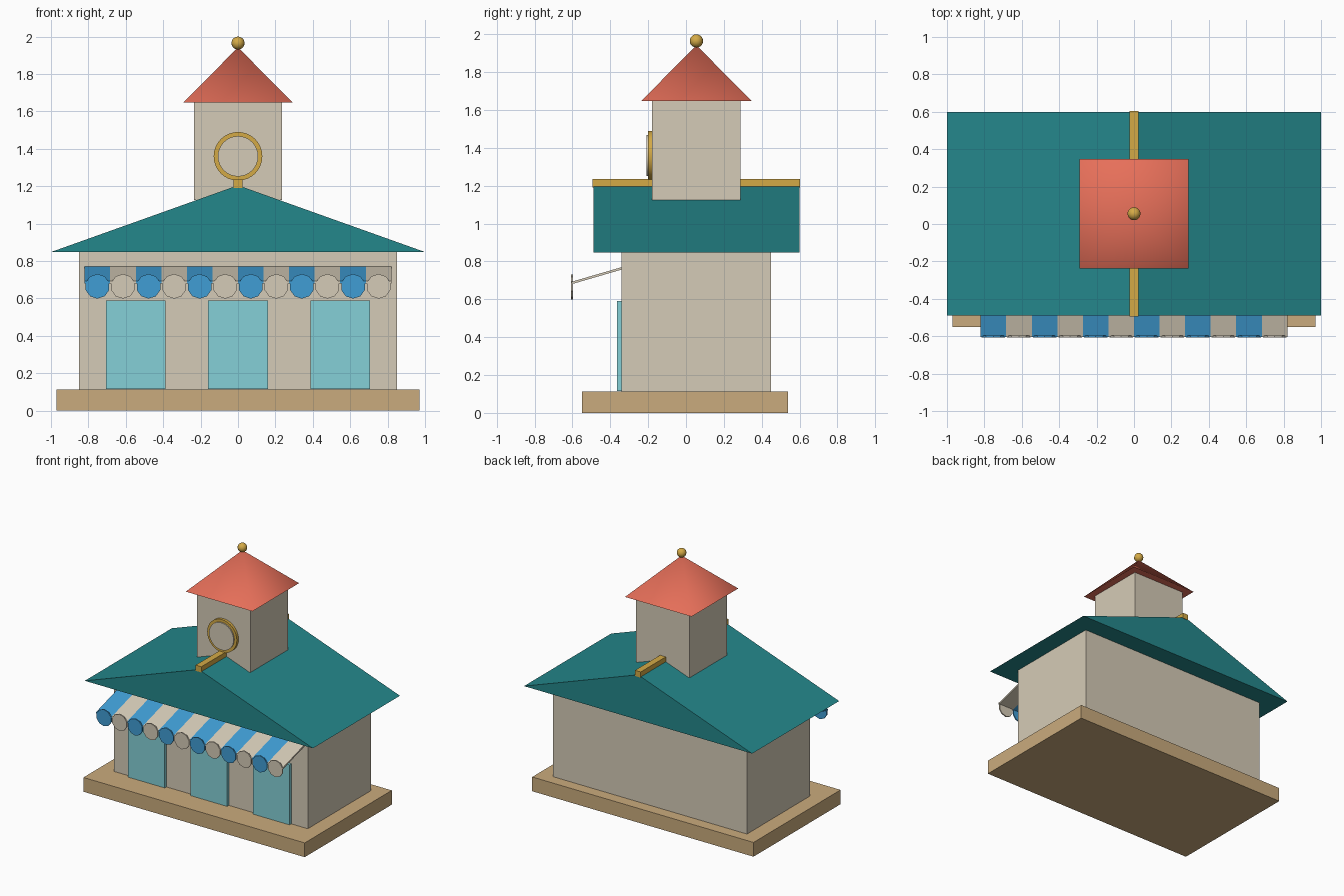
import bpy, bmesh, math
from mathutils import Matrix

cube = bpy.data.objects.get("Cube")
if cube:
    bpy.data.objects.remove(cube, do_unlink=True)


def material(name, srgb):
    color = [(c / 255 / 12.92 if c < 11 else ((c / 255 + 0.055) / 1.055) ** 2.4) for c in srgb] + [1]
    mat = bpy.data.materials.new(name)
    mat.use_nodes = True
    mat.diffuse_color = color
    mat.node_tree.nodes["Principled BSDF"].inputs["Base Color"].default_value = color
    return mat


CREAM = material("cream plaster", (213, 203, 183))
TAN = material("tan stone", (202, 171, 125))
TEAL = material("teal roof", (36, 135, 139))
RED = material("coral roof", (232, 112, 90))
GOLD = material("gold trim", (212, 170, 70))
BLUE = material("awning blue", (64, 157, 213))
GLASS = material("aqua glass", (133, 208, 215))


def finish(name, bm, mat, smooth=0):
    bmesh.ops.recalc_face_normals(bm, faces=bm.faces)
    mesh = bpy.data.meshes.new(name)
    bm.to_mesh(mesh)
    bm.free()
    mesh.materials.append(mat)
    obj = bpy.data.objects.new(name, mesh)
    bpy.context.collection.objects.link(obj)
    if smooth:
        bpy.ops.object.select_all(action="DESELECT")
        obj.select_set(True)
        bpy.context.view_layer.objects.active = obj
        bpy.ops.object.shade_smooth_by_angle(angle=math.radians(smooth))
    return obj


def box(name, mat, x, y, z):
    """Box from (min, max) pairs."""
    bm = bmesh.new()
    bmesh.ops.create_cube(bm, size=1)
    for v in bm.verts:
        v.co = [lo + (c + 0.5) * (hi - lo) for c, (lo, hi) in zip(v.co, (x, y, z))]
    return finish(name, bm, mat)


def prism(name, mat, points, offset):
    """Closed profile swept along an offset."""
    bm = bmesh.new()
    face = bm.faces.new([bm.verts.new(p) for p in points])
    swept = bmesh.ops.extrude_face_region(bm, geom=[face], use_keep_orig=True)["geom"]
    bmesh.ops.translate(bm, vec=offset, verts=[g for g in swept if isinstance(g, bmesh.types.BMVert)])
    return finish(name, bm, mat)


def disc(name, mat, x, z, radius, y, sides, smooth=0):
    """Round plate facing the front, between two y values."""
    bm = bmesh.new()
    place = Matrix.Translation((x, sum(y) / 2, z)) @ Matrix.Rotation(math.pi / 2, 4, "X")
    bmesh.ops.create_cone(bm, cap_ends=True, segments=sides, radius1=radius, radius2=radius,
                          depth=y[1] - y[0], matrix=place)
    return finish(name, bm, mat, smooth)


# Plinth, hall and doors
box("plinth", TAN, (-0.97, 0.97), (-0.55, 0.54), (0, 0.113))
box("hall_walls", CREAM, (-0.85, 0.85), (-0.34, 0.45), (0.113, 0.85))
for label, x in (("right", -0.547), ("middle", 0), ("left", 0.547)):
    box(label + "_door", GLASS, (x - 0.16, x + 0.16), (-0.365, -0.33), (0.115, 0.59))

# Gabled roof with ridge cap
prism("main_roof", TEAL, [(-1, -0.49, 0.848), (1, -0.49, 0.848), (0, -0.49, 1.205)], (0, 1.09, 0))
box("ridge_cap", GOLD, (-0.025, 0.025), (-0.495, 0.603), (1.19, 1.235))

# Tower, pyramid roof and finial
TOWER_Y = 0.055
box("tower", CREAM, (-0.234, 0.234), (TOWER_Y - 0.234, TOWER_Y + 0.234), (1.125, 1.65))
bm = bmesh.new()
turn = Matrix.Translation((0, TOWER_Y, 1.795)) @ Matrix.Rotation(math.pi / 4, 4, "Z")
bmesh.ops.create_cone(bm, cap_ends=True, segments=4, radius1=0.413, radius2=0, depth=0.295, matrix=turn)
finish("tower_roof", bm, RED, 75)
bm = bmesh.new()
bmesh.ops.create_uvsphere(bm, u_segments=16, v_segments=10, radius=0.035,
                          matrix=Matrix.Translation((0, TOWER_Y, 1.965)))
finish("finial", bm, GOLD, 60)

# Clock
disc("clock_rim", GOLD, 0, 1.36, 0.13, (-0.2, -0.175), 32, 40)
disc("clock_face", CREAM, 0, 1.36, 0.108, (-0.209, -0.19), 32, 40)

# Striped awning with round scallops
COUNT, HALF = 12, 0.82
step = 2 * HALF / COUNT
for i in range(COUNT):
    x = -HALF + i * step
    mat = CREAM if i % 2 else BLUE
    profile = [(x, -0.33, 0.773), (x, -0.604, 0.693), (x, -0.604, 0.68), (x, -0.33, 0.76)]
    prism(f"awning_stripe_{i + 1}", mat, profile, (step, 0, 0))
    disc(f"awning_scallop_{i + 1}", mat, x + step / 2, 0.665, 0.066, (-0.607, -0.597), 10)
